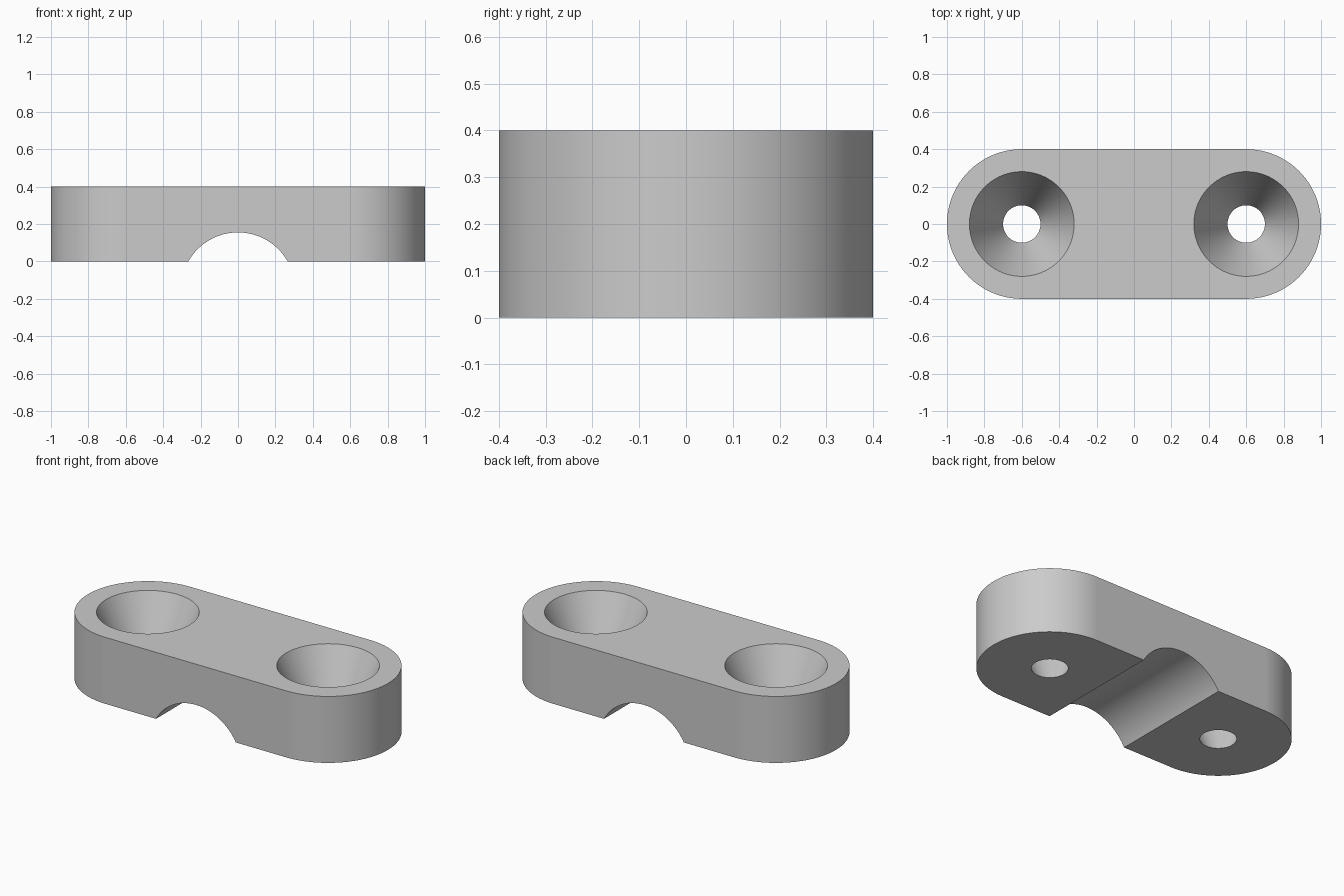
import bpy
import math

if "Cube" in bpy.data.objects:
    bpy.data.objects.remove(bpy.data.objects["Cube"], do_unlink=True)

HEIGHT = 0.4
END_RADIUS = 0.4
HOLE_X = 0.6
STEPS = 64

# Material
grey = bpy.data.materials.new("plain grey")
grey.use_nodes = True
colour = (0.6, 0.6, 0.6, 1)
grey.diffuse_color = colour
grey.node_tree.nodes["Principled BSDF"].inputs["Base Color"].default_value = colour


def extruded_outline(name, outline, height):
    """Prism standing on z = 0 with the given outline."""
    n = len(outline)
    verts = [(x, y, z) for z in (0, height) for x, y in outline]
    faces = [tuple(reversed(range(n))), tuple(range(n, 2 * n))]
    faces += [(i, (i + 1) % n, n + (i + 1) % n, n + i) for i in range(n)]
    mesh = bpy.data.meshes.new(name)
    mesh.from_pydata(verts, [], faces)
    mesh.materials.append(grey)
    obj = bpy.data.objects.new(name, mesh)
    bpy.context.collection.objects.link(obj)
    return obj


def cut(target, cutter):
    """Subtract the cutter from the target, then remove the cutter."""
    cutter.hide_render = True
    cutter.data.materials.append(grey)
    mod = target.modifiers.new("cut", "BOOLEAN")
    mod.operation = "DIFFERENCE"
    mod.solver = "EXACT"
    mod.object = cutter
    bpy.context.view_layer.objects.active = target
    bpy.ops.object.modifier_apply(modifier=mod.name)
    bpy.data.objects.remove(cutter, do_unlink=True)


# Bar with rounded ends
outline = []
for side in (1, -1):
    for i in range(STEPS + 1):
        a = math.pi * (i / STEPS - 0.5)
        outline.append((side * (HOLE_X + END_RADIUS * math.cos(a)),
                        side * END_RADIUS * math.sin(a)))
clamp = extruded_outline("clamp_bar", outline, HEIGHT)

# Tapered screw holes, cutters overshoot both faces along the same slope
slope = (0.28 - 0.1) / HEIGHT
over = 0.05
for side in (1, -1):
    bpy.ops.mesh.primitive_cone_add(
        vertices=96, radius1=0.1 - slope * over, radius2=0.28 + slope * over,
        depth=HEIGHT + 2 * over, location=(side * HOLE_X, 0, HEIGHT / 2))
    cut(clamp, bpy.context.object)

# Cable groove across the underside
bpy.ops.mesh.primitive_cylinder_add(
    vertices=128, radius=0.305, depth=1.2, location=(0, 0, -0.15),
    rotation=(math.pi / 2, 0, 0))
cut(clamp, bpy.context.object)

# Smooth curved walls with crisp rims
bpy.ops.object.select_all(action="DESELECT")
clamp.select_set(True)
bpy.context.view_layer.objects.active = clamp
bpy.ops.object.shade_smooth_by_angle(angle=math.radians(30))
weighted = clamp.modifiers.new("flat_sides", "WEIGHTED_NORMAL")
weighted.keep_sharp = True
